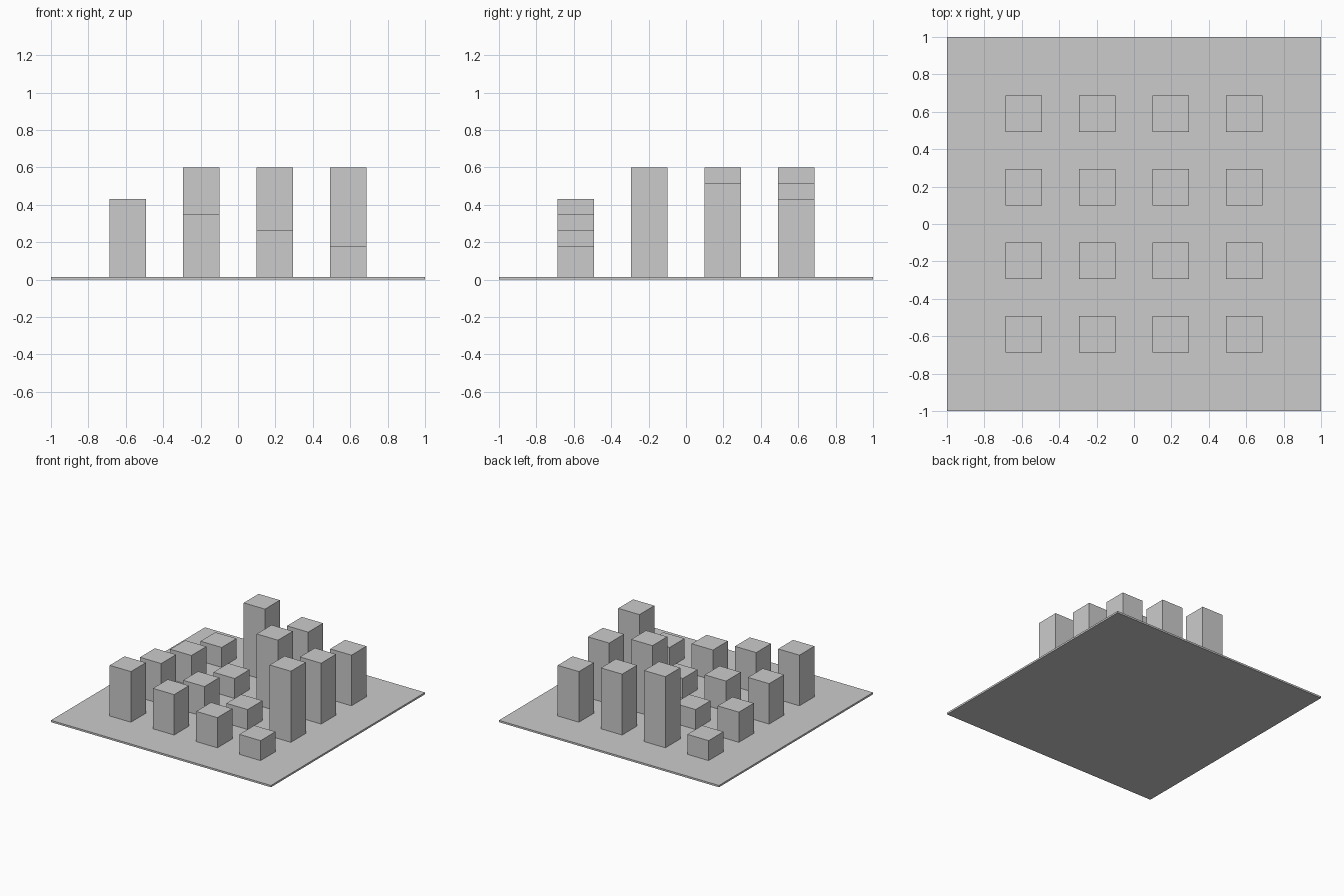
import bpy

if "Cube" in bpy.data.objects:
    bpy.data.objects.remove(bpy.data.objects["Cube"])


def box(name, x, y, z0, z1, sx, sy):
    bpy.ops.mesh.primitive_cube_add(size=1, location=(x, y, (z0 + z1) / 2))
    ob = bpy.context.object
    ob.name = name
    ob.scale = (sx, sy, z1 - z0)
    bpy.ops.object.transform_apply(location=False, rotation=False, scale=True)
    return ob


PLATE = 0.015    # plate thickness
SPACING = 0.393  # tower grid pitch
WIDTH = 0.193    # tower side

# Thin square ground plate
box("base_plate", 0, 0, 0, PLATE, 2, 2)

# 4 x 4 towers, heights cycling through six levels along the diagonals
for j in range(4):
    for i in range(4):
        level = (3 - i - j) % 6
        top = 0.179 + 0.084 * level
        box(f"tower_{i}_{j}", (i - 1.5) * SPACING, (j - 1.5) * SPACING,
            PLATE, top, WIDTH, WIDTH)
